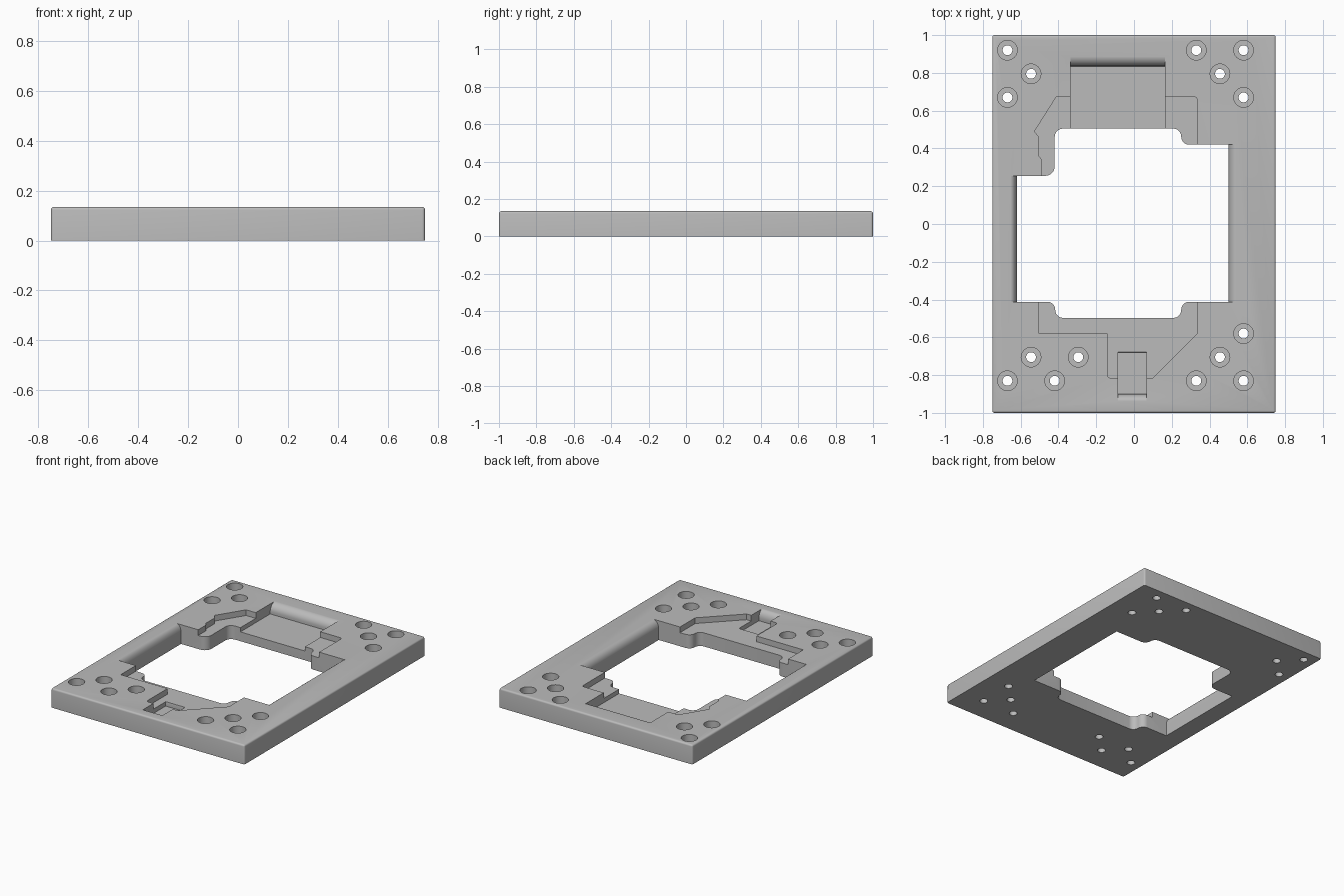
import bpy, bmesh
from math import cos, sin, pi, radians
from mathutils import Vector

if "Cube" in bpy.data.objects:
    bpy.data.objects.remove(bpy.data.objects["Cube"])

W, L, H = 1.5, 2.0, 0.135
LEDGE, FLOOR, BORE = H - 0.04, H - 0.07, 0.06

grey = bpy.data.materials.new("plain grey")
grey.use_nodes = True
grey.diffuse_color = (0.5, 0.5, 0.5, 1)
grey.node_tree.nodes["Principled BSDF"].inputs["Base Color"].default_value = (0.5, 0.5, 0.5, 1)


def prism(name, ring, offset):
    """Extrude a closed ring of 3D points along an offset."""
    bm = bmesh.new()
    face = bm.faces.new([bm.verts.new(p) for p in ring])
    ext = bmesh.ops.extrude_face_region(bm, geom=[face])
    moved = [v for v in ext["geom"] if isinstance(v, bmesh.types.BMVert)]
    bmesh.ops.translate(bm, verts=moved, vec=offset)
    bmesh.ops.recalc_face_normals(bm, faces=bm.faces)
    mesh = bpy.data.meshes.new(name)
    bm.to_mesh(mesh)
    bm.free()
    obj = bpy.data.objects.new(name, mesh)
    bpy.context.collection.objects.link(obj)
    mesh.materials.append(grey)
    return obj


def rounded(points, steps=8):
    """Round the corners of an outline of (x, y) or (x, y, radius)."""
    out = []
    for i, p in enumerate(points):
        c = Vector(p[:2])
        if len(p) == 2:
            out.append(c)
            continue
        a = (Vector(points[i - 1][:2]) - c).normalized()
        b = (Vector(points[(i + 1) % len(points)][:2]) - c).normalized()
        r = p[2]
        for k in range(steps + 1):
            t = k / steps * pi / 2
            out.append(c + a * r * (1 - sin(t)) + b * r * (1 - cos(t)))
    return out


def pocket(name, points, z):
    return prism(name, [(p[0], p[1], z) for p in rounded(points)], (0, 0, H + 0.1 - z))


def lip(edge, side, run, drop):
    """Convex quarter round from a wall at edge up to the top face."""
    top = H + 0.0004
    return [(edge + side * run * (1 - cos(k * pi / 20)), top - drop * (1 - sin(k * pi / 20)))
            for k in range(11)]


def cut(cutter):
    mod = plate.modifiers.new("cut", 'BOOLEAN')
    mod.operation = 'DIFFERENCE'
    mod.solver = 'EXACT'
    mod.object = cutter
    bpy.ops.object.modifier_apply(modifier=mod.name)
    bpy.data.objects.remove(cutter)


# Plate with softened upper and upright edges
x, y = W / 2, L / 2
plate = prism("mounting_plate", [(-x, -y, 0), (x, -y, 0), (x, y, 0), (-x, y, 0)], (0, 0, H))
bm = bmesh.new()
bm.from_mesh(plate.data)
edges = [e for e in bm.edges if max(v.co.z for v in e.verts) > H / 2]
bmesh.ops.bevel(bm, geom=edges, offset=0.012, segments=4, profile=0.5, affect='EDGES')
bm.to_mesh(plate.data)
bm.free()
bpy.context.view_layer.objects.active = plate
plate.select_set(True)

# Central window
cut(pocket("window_cutter", [
    (-0.62, 0.255), (-0.42, 0.255, 0.05), (-0.42, 0.505, 0.045), (0.25, 0.505, 0.042),
    (0.25, 0.42, 0.042), (0.5, 0.42), (0.5, -0.412), (0.25, -0.412, 0.042),
    (0.25, -0.497, 0.042), (-0.417, -0.497, 0.042), (-0.417, -0.412, 0.042),
    (-0.62, -0.412)], -0.1))

# Shallow ledges behind and in front of the window
cut(pocket("back_ledge_cutter", [
    (-0.487, 0.1), (-0.487, 0.34), (-0.503, 0.36), (-0.503, 0.46), (-0.527, 0.49),
    (-0.41, 0.675), (0.335, 0.675, 0.02), (0.335, 0.1)], LEDGE))
cut(pocket("front_ledge_cutter", [
    (-0.503, -0.3), (-0.503, -0.58), (-0.14, -0.58), (-0.14, -0.815, 0.015),
    (0.1, -0.815), (0.335, -0.58), (0.335, -0.3)], LEDGE))

# Channels with rounded ends
ring = [(0.4, FLOOR), (0.835, FLOOR)] + lip(0.835, 1, 0.055, 0.055)
ring += [(0.89, H + 0.1), (0.4, H + 0.1)]
cut(prism("back_channel_cutter", [(-0.335, a, b) for a, b in ring], (0.5, 0, 0)))
ring = [(-0.9, FLOOR)] + [(-0.68, FLOOR)] + lip(-0.68, 1, 0.045, 0.055)
ring += [(-0.635, H + 0.1), (-0.94, H + 0.1)] + lip(-0.9, -1, 0.04, 0.055)[::-1]
cut(prism("front_channel_cutter", [(-0.085, a, b) for a, b in ring], (0.15, 0, 0)))

# Rounded inner lips of the side rails
for edge, side, run, y0, y1 in ((-0.62, -1, 0.035, -0.412, 0.255), (0.5, 1, 0.045, -0.412, 0.42)):
    inner = edge - side * 0.1
    ring = [(inner, H - 0.06), (edge, H - 0.06)] + lip(edge, side, run, 0.055)
    ring += [(edge + side * run, H + 0.1), (inner, H + 0.1)]
    cut(prism("rail_lip_cutter", [(a, y0, b) for a, b in ring], (0, y1 - y0, 0)))

# Counterbored screw holes
holes = [(-0.67, 0.92), (-0.545, 0.795), (-0.67, 0.67), (0.33, 0.92), (0.58, 0.92),
         (0.455, 0.795), (0.58, 0.67), (-0.67, -0.83), (-0.545, -0.705), (-0.42, -0.83),
         (-0.295, -0.705), (0.33, -0.83), (0.455, -0.705), (0.58, -0.83), (0.58, -0.58)]
for hx, hy in holes:
    for radius, z in ((0.052, BORE), (0.026, -0.1)):
        circle = [(hx + radius * cos(k * pi / 16), hy + radius * sin(k * pi / 16)) for k in range(32)]
        cut(pocket("hole_cutter", circle, z))

bpy.ops.object.shade_smooth_by_angle(angle=radians(30))
